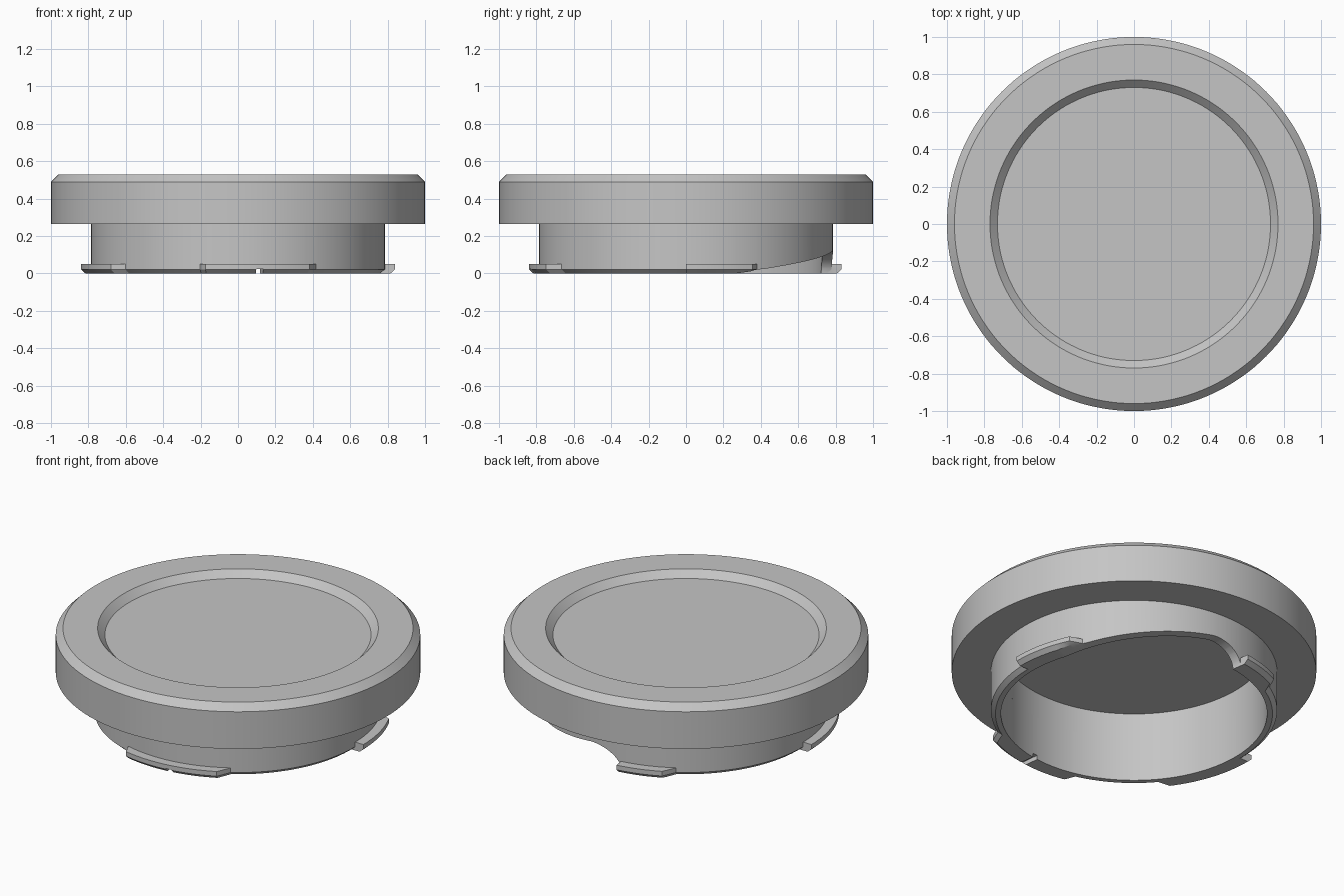
import bpy, bmesh, math

cube = bpy.data.objects.get("Cube")
if cube:
    bpy.data.objects.remove(cube)

grey = bpy.data.materials.new("plain grey")
grey.use_nodes = True
colour = (0.56, 0.56, 0.56, 1)
grey.diffuse_color = colour
grey.node_tree.nodes["Principled BSDF"].inputs["Base Color"].default_value = colour

R_IN, R_SKIRT, R_TAB = 0.73, 0.785, 0.84
Z_PLATE = 0.265
STEP = 0.02  # tiny angle used for square steps

# Locking tabs in degrees: ramp start, full start, full end, ramp end
TABS = [(-STEP, 0, 25, 29), (98, 98 + STEP, 116, 121),
        (180 - STEP, 180, 216, 220), (255, 258, 297, 302)]
SLOT = (276.7, 279.3)                  # small slot in the front tab
NOTCH_START, NOTCH_PEAK, NOTCH_END = 19, 84, 98
NOTCH_H = 0.12


def rim_radius(a):
    """Outer radius of the rim, wider where there is a tab."""
    for a0, a1, a2, a3 in TABS:
        for t in (a, a - 360):
            if a0 < t < a3:
                k = min(1, (t - a0) / (a1 - a0), (a3 - t) / (a3 - a2))
                return R_SKIRT + (R_TAB - R_SKIRT) * k
    return R_SKIRT


def rim_bottom(a):
    """Lower edge of the rim: sloping notch with a rounded end, and the slot."""
    if NOTCH_START < a <= NOTCH_PEAK:
        return NOTCH_H * (a - NOTCH_START) / (NOTCH_PEAK - NOTCH_START)
    if NOTCH_PEAK < a < NOTCH_END:
        k = (a - NOTCH_PEAK) / (NOTCH_END - NOTCH_PEAK)
        return NOTCH_H * math.sqrt(1 - k * k)
    return 0.025 if SLOT[0] < a < SLOT[1] else 0


def skirt_section(a):
    r, b = rim_radius(a), rim_bottom(a)
    low = [(R_SKIRT, 0.05), (r, 0.05), (r, 0.022), (r - 0.025, 0), (R_IN, 0)]
    return [(R_SKIRT, Z_PLATE)] + [(p, max(z, b)) for p, z in low] + [(R_IN, Z_PLATE)]


def plate_section(a):
    return [(0, 0.49), (R_IN, 0.49), (0.77, 0.53), (0.96, 0.53), (1, 0.49),
            (1, Z_PLATE), (R_IN, Z_PLATE), (R_IN, 0.42), (0, 0.42)]


def sweep(name, angles, section):
    """Join the sections at all the angles into one turned shape."""
    bm = bmesh.new()
    rings = []
    for a in angles:
        c, s = math.cos(math.radians(a)), math.sin(math.radians(a))
        rings.append([bm.verts.new((r * c, r * s, z)) for r, z in section(a)])
    for i, ring in enumerate(rings):
        nxt = rings[(i + 1) % len(rings)]
        for j in range(len(ring) - 1):
            bm.faces.new((ring[j], ring[j + 1], nxt[j + 1], nxt[j]))
    bmesh.ops.remove_doubles(bm, verts=bm.verts, dist=0.00002)
    bmesh.ops.dissolve_degenerate(bm, edges=bm.edges, dist=0.00002)
    bmesh.ops.recalc_face_normals(bm, faces=bm.faces)
    mesh = bpy.data.meshes.new(name)
    bm.to_mesh(mesh)
    bm.free()
    mesh.materials.append(grey)
    obj = bpy.data.objects.new(name, mesh)
    bpy.context.collection.objects.link(obj)
    bpy.ops.object.select_all(action='DESELECT')
    obj.select_set(True)
    bpy.context.view_layer.objects.active = obj
    bpy.ops.object.shade_smooth_by_angle(angle=math.radians(25))
    return obj


# Cap plate with bevelled edge and dished top
even = [2.5 * i for i in range(144)]
sweep("cap_plate", even, plate_section)

# Skirt with tabs, notch and slot: extra angles where the rim changes
extra = {a % 360 for tab in TABS for a in tab}
extra |= {NOTCH_START, NOTCH_PEAK}
extra |= {e + d for e in SLOT for d in (-STEP, STEP)}
extra |= {NOTCH_PEAK + 14 * math.sin(math.pi / 2 * i / 12) for i in range(12)}
sweep("mount_skirt", sorted(set(even) | extra), skirt_section)
